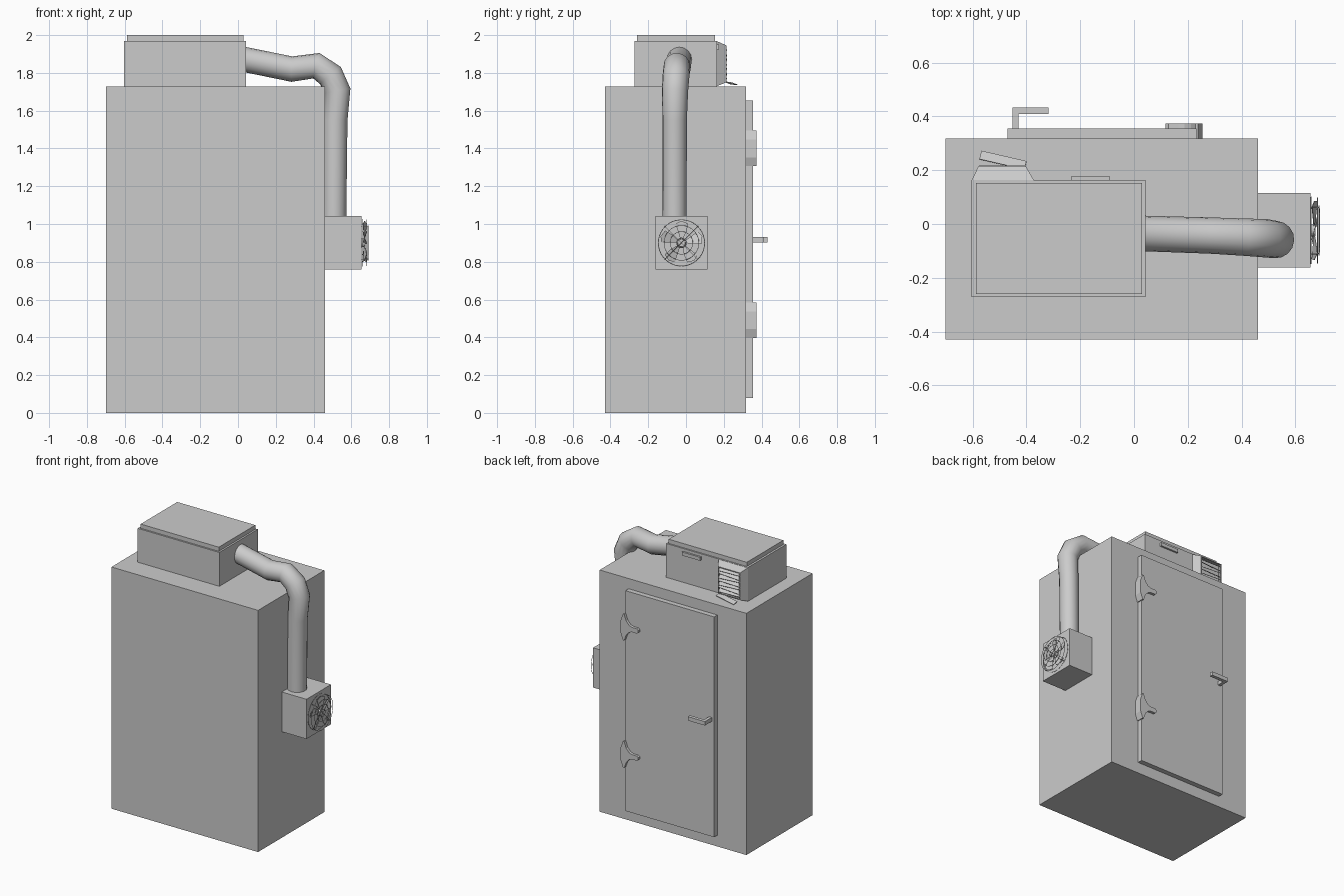
import bpy, bmesh
from math import sin, cos, pi, radians
from mathutils import Vector, Matrix

if "Cube" in bpy.data.objects:
    bpy.data.objects.remove(bpy.data.objects["Cube"])


def make_object(name, bm):
    bmesh.ops.recalc_face_normals(bm, faces=bm.faces[:])
    me = bpy.data.meshes.new(name)
    bm.to_mesh(me)
    bm.free()
    ob = bpy.data.objects.new(name, me)
    bpy.context.collection.objects.link(ob)
    return ob


def box(name, lo, hi):
    lo, hi = Vector(lo), Vector(hi)
    bm = bmesh.new()
    bmesh.ops.create_cube(bm, size=1)
    for v in bm.verts:
        v.co = (lo + hi) / 2 + Vector(a * b for a, b in zip(v.co, hi - lo))
    return make_object(name, bm)


def prism(name, pts, direction):
    """Extrude a closed 3D outline along a direction."""
    bm = bmesh.new()
    f = bm.faces.new([bm.verts.new(p) for p in pts])
    r = bmesh.ops.extrude_face_region(bm, geom=[f], use_keep_orig=True)
    vs = [g for g in r['geom'] if isinstance(g, bmesh.types.BMVert)]
    bmesh.ops.translate(bm, verts=vs, vec=Vector(direction))
    return make_object(name, bm)


def tube(name, paths, radius, res, cyclic=False):
    """Round tube along one or more paths of (x, y, z, radius factor)."""
    cu = bpy.data.curves.new(name, 'CURVE')
    cu.dimensions = '3D'
    cu.bevel_depth = radius
    cu.bevel_resolution = res
    cu.use_fill_caps = True
    for path in paths:
        sp = cu.splines.new('POLY')
        sp.points.add(len(path) - 1)
        sp.use_cyclic_u = cyclic
        for p, q in zip(sp.points, path):
            p.co = (*q[:3], 1)
            p.radius = q[3] if len(q) > 3 else 1
    tmp = bpy.data.objects.new(name, cu)
    bpy.context.collection.objects.link(tmp)
    bpy.context.view_layer.update()
    me = bpy.data.meshes.new_from_object(tmp.evaluated_get(bpy.context.evaluated_depsgraph_get()))
    bpy.data.objects.remove(tmp)
    ob = bpy.data.objects.new(name, me)
    bpy.context.collection.objects.link(ob)
    bpy.context.view_layer.objects.active = ob
    bpy.ops.object.select_all(action='DESELECT')
    ob.select_set(True)
    bpy.ops.object.shade_smooth_by_angle(angle=radians(40))
    return ob


# Cabinet and roof unit
box("cabinet", (-0.70, -0.43, 0), (0.46, 0.318, 1.728))
box("roof_unit", (-0.603, -0.272, 1.728), (0.043, 0.163, 1.97))
box("roof_unit_lid", (-0.588, -0.26, 1.97), (0.03, 0.153, 2.0))
box("roof_unit_latch", (-0.235, 0.163, 1.925), (-0.09, 0.176, 1.95))

# Door with handle
box("door", (-0.47, 0.318, 0.08), (0.232, 0.354, 1.655))
handle = [(-0.452, 0.354), (-0.43, 0.354), (-0.43, 0.408),
          (-0.317, 0.408), (-0.317, 0.432), (-0.452, 0.432)]
prism("door_handle", [(x, y, 0.903) for x, y in handle], (0, 0, 0.028))

# Hinges: knuckle wrapped over the door edge plus a tapering strap
knuckle = [(0.255, 0.047), (0.238, 0.094), (0.228, 0.094), (0.212, 0.05)]
strap = [(0.212, 0.05), (0.188, 0.024), (0.165, 0.017), (0.128, 0.017), (0.117, 0.008)]
for tag, zc in (("upper", 1.40), ("lower", 0.49)):
    for part, half, y0 in (("knuckle", knuckle, 0.318), ("strap", strap, 0.354)):
        outline = half + [(x, -z) for x, z in reversed(half)]
        prism(f"{tag}_hinge_{part}", [(x, y0, zc + z) for x, z in outline], (0, 0.373 - y0, 0))

# Louvre hood: sloped side cheeks, top and bottom, with tilted slats
for name, a, b in (("vent_cheek_left", (-0.603, 0.163), (-0.578, 0.215)),
                   ("vent_cheek_right", (-0.372, 0.163), (-0.402, 0.215))):
    t = 0.008 if a[0] < -0.5 else -0.008
    prism(name, [(*a, 1.73), (a[0], a[1], 1.968), (*b, 1.945), (*b, 1.75)], (t, 0, 0))
prism("vent_top", [(-0.603, 0.163, 1.968), (-0.372, 0.163, 1.968),
                   (-0.402, 0.215, 1.945), (-0.578, 0.215, 1.945)], (0, 0, -0.006))
prism("vent_bottom", [(-0.603, 0.163, 1.73), (-0.372, 0.163, 1.73),
                      (-0.402, 0.215, 1.75), (-0.578, 0.215, 1.75)], (0, 0, 0.006))


def slat(name, loc, tilt, roll, yaw=0):
    bm = bmesh.new()
    m = (Matrix.Translation(loc) @ Matrix.Rotation(yaw, 4, 'Z') @ Matrix.Rotation(roll, 4, 'Y')
         @ Matrix.Rotation(tilt, 4, 'X') @ Matrix.Diagonal((0.172, 0.034, 0.004, 1)))
    bmesh.ops.create_cube(bm, size=1, matrix=m)
    return make_object(name, bm)


rolls = (0.02, -0.05, 0.06, -0.02, 0.05, -0.06, 0.03)
for i, roll in enumerate(rolls):
    slat(f"vent_slat_{i + 1}", (-0.49, 0.203, 1.928 - i * 0.025), radians(-35), roll)
slat("vent_loose_slat", (-0.487, 0.237, 1.745), radians(-20), -0.03, radians(-13))

# Duct from roof unit down to the fan housing
tube("duct", [[(0.03, -0.035, 1.872), (0.285, -0.043, 1.82, 1.02), (0.415, -0.049, 1.838, 1.05),
               (0.49, -0.053, 1.785, 1.08), (0.527, -0.058, 1.705, 1.05),
               (0.515, -0.06, 1.55, 0.98), (0.51, -0.06, 1.03, 0.96)]], 0.066, 6)

# Fan housing
box("fan_housing", (0.46, -0.162, 0.758), (0.655, 0.115, 1.042))
FY, FZ = -0.024, 0.9


def polar(x, r, a):
    return (x, FY + r * cos(a), FZ + r * sin(a))


# Fan hub and pitched blades
bm = bmesh.new()
bmesh.ops.create_cone(bm, cap_ends=True, segments=16, radius1=0.024, radius2=0.02, depth=0.02,
                      matrix=Matrix.Translation((0.665, FY, FZ)) @ Matrix.Rotation(pi / 2, 4, 'Y'))
make_object("fan_hub", bm)
for i in range(5):
    a = 2 * pi * i / 5 + 0.3
    edge = [(0.67, 0.018, -0.3), (0.676, 0.065, -0.4), (0.68, 0.108, -0.32),
            (0.669, 0.116, 0.02), (0.660, 0.106, 0.32), (0.664, 0.06, 0.3), (0.667, 0.018, 0.3)]
    prism(f"fan_blade_{i + 1}", [polar(x, r, a + d) for x, r, d in edge], (0.002, 0, 0))

# Wire guard: concentric rings and bent spokes
rings = ((0.658, 0.124), (0.682, 0.122), (0.688, 0.092), (0.688, 0.06), (0.688, 0.026))
tube("guard_rings", [[polar(x, r, 2 * pi * k / 40) for k in range(40)] for x, r in rings],
     0.0016, 1, True)
tube("guard_spokes", [[polar(0.655, 0.124, a), polar(0.682, 0.123, a), polar(0.689, 0.115, a),
                       polar(0.689, 0.0, a)] for a in (pi / 4 + k * pi / 2 for k in range(4))],
     0.0016, 1)
